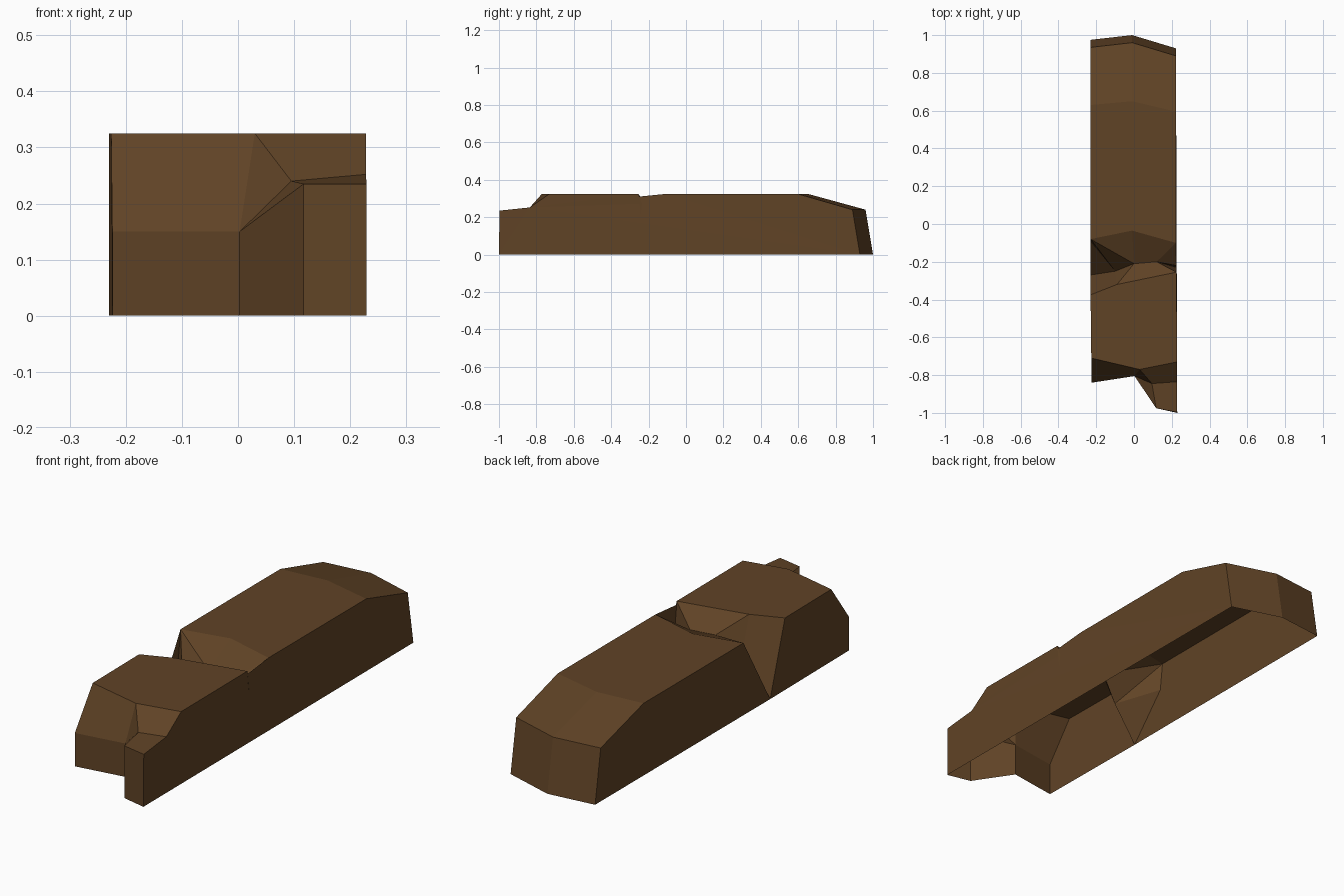
import bpy, bmesh

if "Cube" in bpy.data.objects:
    bpy.data.objects.remove(bpy.data.objects["Cube"])

bm = bmesh.new()


def pt(x, y, z):
    return bm.verts.new((x, y, z))


def row(ys, z, xs=(-0.23, -0.01, 0.222)):
    return [pt(x, y, z) for x, y in zip(xs, ys)]


def face(*v):
    return bm.faces.new(v)


def skin(a, b):
    for i in range(len(a) - 1):
        face(a[i], a[i + 1], b[i + 1], b[i])


# rounded back end and long rear roof
foot = row((0.975, 1.0, 0.93), 0)
brow = row((0.935, 0.96, 0.89), 0.24)
roof = row((0.63, 0.65, 0.595), 0.325)
lip = row((-0.08, -0.035, -0.10), 0.325)
skin(foot, brow)
skin(brow, roof)
skin(roof, lip)

# split notch: valley line from the left foot up over the middle to the right
v = [pt(-0.23, -0.27, 0), pt(-0.1, -0.25, 0.15), pt(0, -0.21, 0.25),
     pt(0.12, -0.20, 0.245), pt(0.225, -0.23, 0.12)]
left_chip = pt(-0.23, -0.095, 0.2)
right_chip = pt(0.223, -0.22, 0.23)
front_lip = row((-0.375, -0.32, -0.255), 0.325, (-0.23, -0.09, 0.225))
face(lip[0], lip[1], v[2])
face(lip[1], lip[2], v[3], v[2])
face(lip[0], v[2], v[1])
face(lip[0], v[1], left_chip)
face(left_chip, v[1], v[0])
face(lip[2], right_chip, v[3])
face(right_chip, v[4], v[3])
face(front_lip[0], v[0], v[1], front_lip[1])
face(front_lip[1], v[1], v[2])
face(front_lip[1], v[2], v[3], front_lip[2])
face(front_lip[2], v[3], v[4])

# front block roof and chopped left front
nose = row((-0.71, -0.77, -0.73), 0.325, (-0.226, 0.03, 0.228))
skin(front_lip, nose)
chop = row((-0.84, -0.805), 0.15, (-0.224, 0.003))
chop_foot = row((-0.84, -0.805), 0, (-0.224, 0.003))
skin(nose[:2], chop)
skin(chop, chop_foot)

# protruding step at the right front
ledge = row((-0.845, -0.835), 0.24, (0.095, 0.228))
ledge[1].co.z = 0.252
step = row((-0.975, -0.997), 0.235, (0.117, 0.229))
step_foot = row((-0.975, -1.0), 0, (0.117, 0.229))
skin(nose[1:], ledge)
skin(ledge, step)
skin(step, step_foot)
face(nose[1], ledge[0], chop[1])
face(chop[1], ledge[0], step[0])
face(chop[1], step[0], step_foot[0], chop_foot[1])

# side walls; the underside stays open
walls = [
    face(foot[0], brow[0], roof[0], lip[0], left_chip, v[0]),
    face(v[0], front_lip[0], nose[0], chop[0], chop_foot[0]),
    face(foot[2], brow[2], roof[2], lip[2], right_chip, v[4], front_lip[2],
         nose[2], ledge[1], step[1], step_foot[1]),
]
bmesh.ops.triangulate(bm, faces=walls, ngon_method='EAR_CLIP')
bmesh.ops.recalc_face_normals(bm, faces=bm.faces)
# make sure the shell faces outward
bm.normal_update()
if sum(f.normal.z * f.calc_area() for f in bm.faces) < 0:
    bmesh.ops.reverse_faces(bm, faces=bm.faces)

mesh = bpy.data.meshes.new("wooden_log")
bm.to_mesh(mesh)
bm.free()
wood = bpy.data.materials.new("dark brown wood")
wood.diffuse_color = (0.117, 0.056, 0.019, 1)
wood.use_nodes = True
wood.node_tree.nodes["Principled BSDF"].inputs["Base Color"].default_value = wood.diffuse_color
mesh.materials.append(wood)
bpy.context.collection.objects.link(bpy.data.objects.new("wooden_log", mesh))
